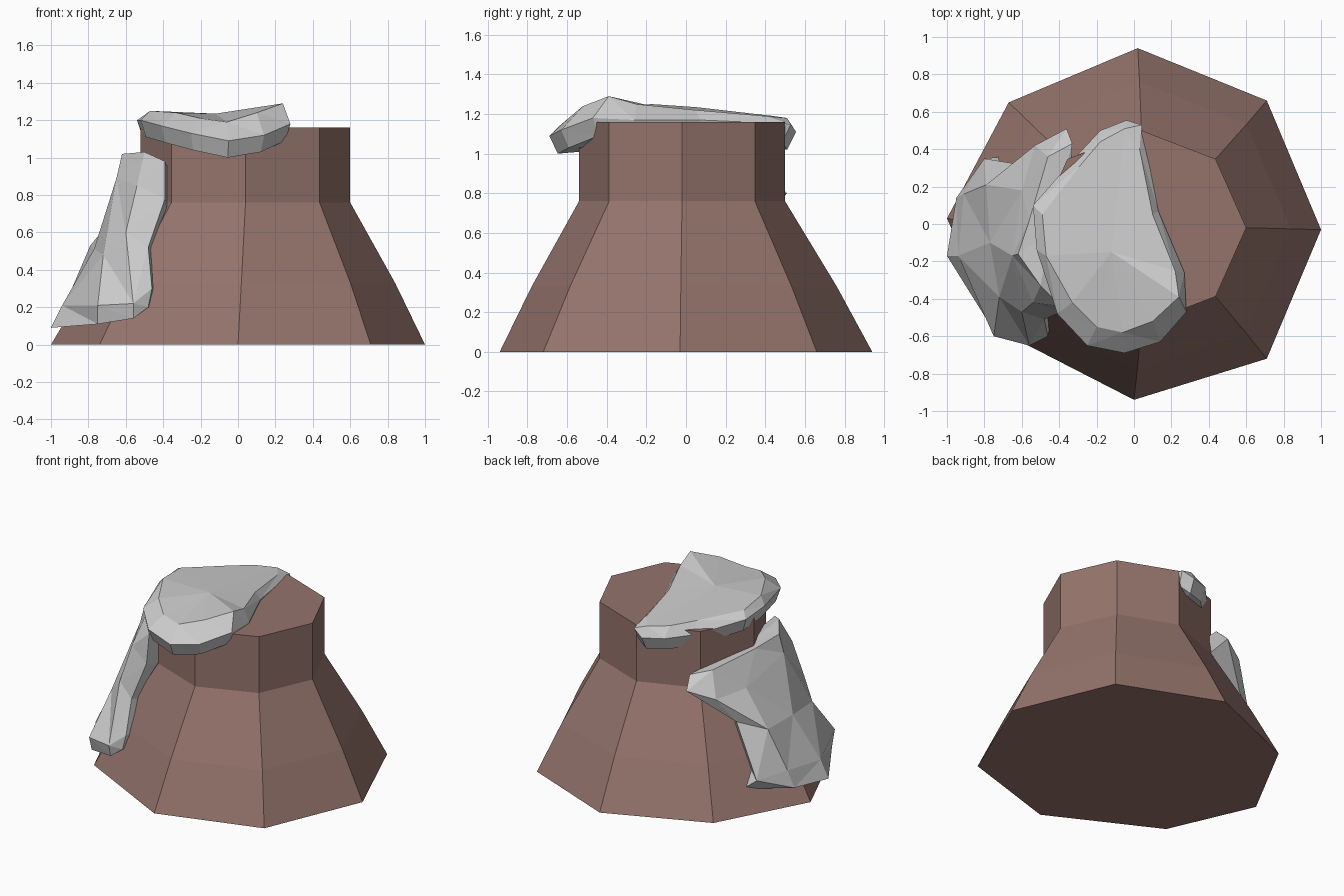
import bpy, bmesh
from math import cos, sin, pi

if "Cube" in bpy.data.objects:
    bpy.data.objects.remove(bpy.data.objects["Cube"])


def loft(name, rings, bottom_tip=None, top_tip=None, split=False):
    """Skin closed rings of equal length; cap with a tip point or a flat face."""
    bm = bmesh.new()
    rows = [[bm.verts.new(p) for p in ring] for ring in rings]
    n = len(rows[0])
    for a, b in zip(rows, rows[1:]):
        for i in range(n):
            j = (i + 1) % n
            bm.faces.new((a[i], a[j], b[j], b[i]))
    for row, tip in ((rows[0], bottom_tip), (rows[-1], top_tip)):
        if tip:
            t = bm.verts.new(tip)
            for i in range(n):
                bm.faces.new((row[i], row[(i + 1) % n], t))
        else:
            bm.faces.new(row)
    if split:
        bmesh.ops.triangulate(bm, faces=bm.faces[:])
    bmesh.ops.recalc_face_normals(bm, faces=bm.faces[:])
    mesh = bpy.data.meshes.new(name)
    bm.to_mesh(mesh)
    bm.free()
    obj = bpy.data.objects.new(name, mesh)
    bpy.context.collection.objects.link(obj)
    return obj


# Octagonal stump: irregular foot, slight swell, then an upright neck
def octagon(rx, ry, cx, cy, z):
    return [(cx + rx * cos(i * pi / 4), cy + ry * sin(i * pi / 4), z) for i in range(8)]


foot = [(1, -.03, 0), (.71, .66, 0), (.02, .94, 0), (-.67, .65, 0),
        (-1, .03, 0), (-.74, -.56, 0), (0, -.94, 0), (.71, -.72, 0)]
neck = octagon(.56, .52, .04, -.02, .76)
swell = [tuple(.57 * a + .45 * b for a, b in zip(f[:2], k[:2])) + (.33,)
         for f, k in zip(foot, neck)]
stump = loft("stump", [foot, swell, neck, octagon(.56, .52, .04, -.02, 1.16)])
clay = bpy.data.materials.new("brown_clay")
clay.diffuse_color = (.30, .175, .15, 1)
clay.use_nodes = True
clay.node_tree.nodes["Principled BSDF"].inputs["Base Color"].default_value = clay.diffuse_color
stump.data.materials.append(clay)

# Cap rock draped over the front left of the top
rim = [(-.04, .555, 1.11), (-.18, .50, 1.12), (-.32, .35, 1.13), (-.54, .10, 1.20),
       (-.52, -.14, 1.20), (-.41, -.48, 1.17), (-.25, -.65, 1.13), (-.05, -.69, 1.09),
       (.14, -.63, 1.12), (.28, -.47, 1.18), (.27, -.26, 1.17), (.13, .07, 1.17),
       (.04, .53, 1.15)]
crown = [(-.05, .51, 1.18), (-.18, .44, 1.19), (-.29, .31, 1.205), (-.49, .05, 1.235),
         (-.47, -.17, 1.25), (-.33, -.42, 1.24), (-.20, -.55, 1.21), (-.06, -.58, 1.19),
         (.10, -.52, 1.24), (.24, -.39, 1.29), (.22, -.25, 1.25), (.10, .05, 1.22),
         (.03, .40, 1.19)]
cx, cy = -.12, -.08
under = [(cx + .93 * (x - cx), cy + .93 * (y - cy), z - .09) for x, y, z in rim]
loft("cap_rock", [under, rim, crown], (cx, cy, 1.05), (-.12, -.15, 1.235), True)

# Side rock leaning on the left flank: rows run from back to front, bottom to top
rows = [
    [(-.70, .36, .14), (-.95, .14, .13), (-1, -.17, .09),
     (-.75, -.57, .11), (-.56, -.63, .14), (-.48, -.61, .20)],
    [(-.80, .35, .22), (-.91, .16, .25), (-.94, -.17, .21),
     (-.75, -.60, .21), (-.56, -.65, .22), (-.46, -.60, .30)],
    [(-.62, .32, .58), (-.79, .21, .53), (-.77, -.10, .51),
     (-.72, -.39, .48), (-.60, -.47, .60), (-.48, -.51, .52)],
    [(-.36, .51, .80), (-.53, .42, .75), (-.60, .18, .76),
     (-.65, -.17, .89), (-.54, -.42, .85), (-.39, -.47, .78)],
    [(-.33, .43, .88), (-.46, .36, .92), (-.56, .02, .97),
     (-.62, -.16, 1.02), (-.50, -.33, 1.03), (-.39, -.44, .98)],
]
rings = [row + [(-.35, 0, .2 + .17 * i)] for i, row in enumerate(rows)]
loft("side_rock", rings, (-.55, -.05, .15), (-.45, -.05, .95), True)
